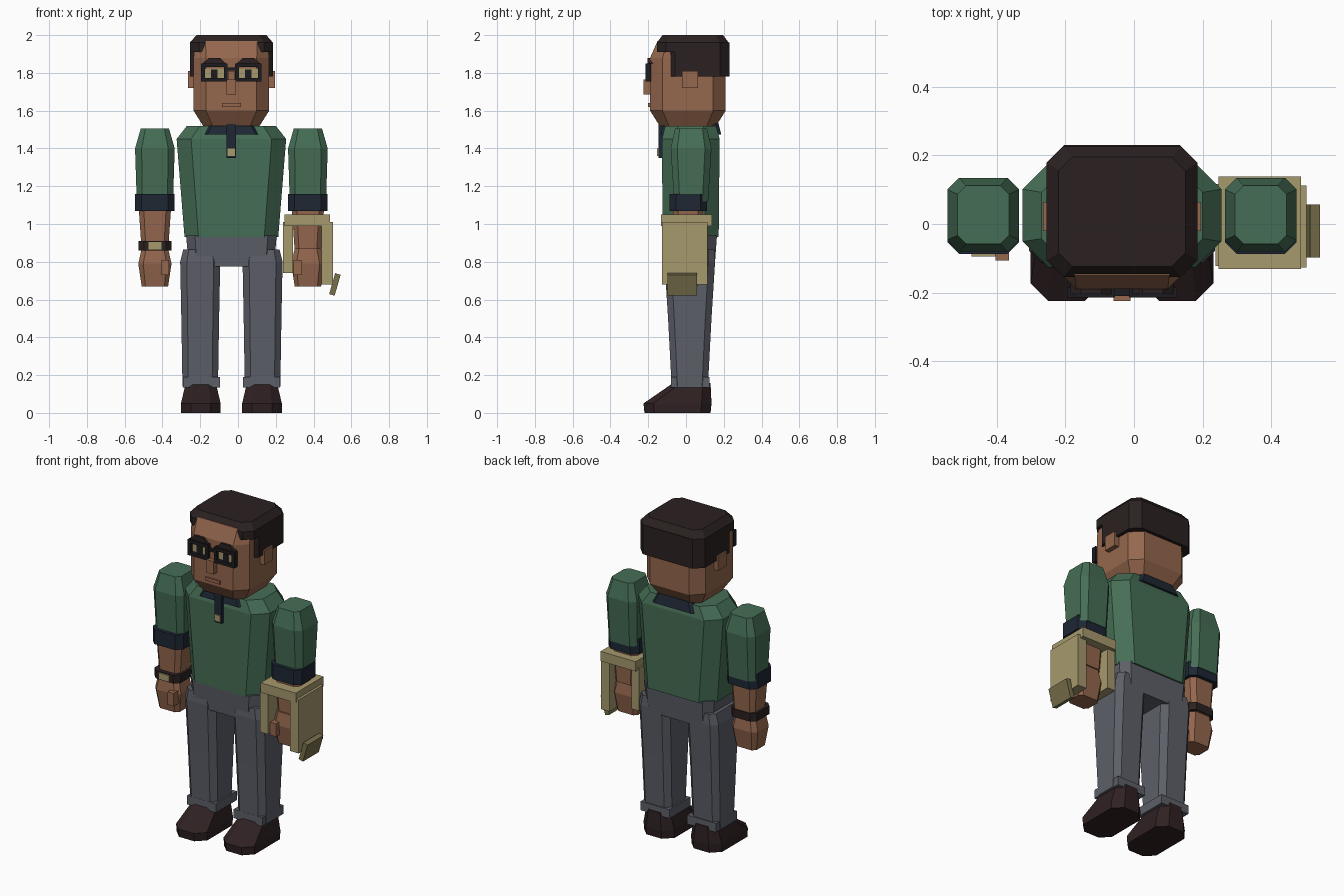
import bpy, bmesh

cube = bpy.data.objects.get("Cube")
if cube:
    bpy.data.objects.remove(cube, do_unlink=True)

MID = -.035  # body centre line in x


def material(name, *rgb):
    mat = bpy.data.materials.new(name)
    mat.use_nodes = True
    mat.diffuse_color = (*rgb, 1)
    shader = mat.node_tree.nodes["Principled BSDF"]
    shader.inputs["Base Color"].default_value = (*rgb, 1)
    return mat


skin = material("brown skin", .3, .135, .075)
green = material("green cloth", .06, .155, .09)
navy = material("navy trim", .013, .02, .034)
grey = material("grey trousers", .11, .115, .14)
hair = material("dark brown hair", .024, .015, .015)
leather = material("dark brown leather", .028, .015, .016)
khaki = material("khaki", .38, .32, .155)
dark_khaki = material("dark khaki", .19, .16, .07)
black = material("black frame", .012, .011, .014)


def outline(half_width, half_depth, cut):
    """Corners of a rectangle, each one replaced by two points when cut."""
    trim = cut * min(half_width, half_depth)
    points = []
    for sx, sy in ((-1, -1), (1, -1), (1, 1), (-1, 1)):
        along_x = (sx * (half_width - trim), sy * half_depth)
        along_y = (sx * half_width, sy * (half_depth - trim))
        pair = [along_y, along_x] if sx == sy else [along_x, along_y]
        points += pair if cut else pair[:1]
    return points


def loft(name, mat, *rings, x=MID, y=0, cut=.33):
    """Skin over rings of (half width, half depth, height, optional y shift)."""
    bm = bmesh.new()
    loops = []
    for half_width, half_depth, z, *shift in rings:
        loops.append([bm.verts.new((x + px, y + py + sum(shift), z))
                      for px, py in outline(half_width, half_depth, cut)])
    for low, high in zip(loops, loops[1:]):
        for i in range(len(low)):
            bm.faces.new((low[i - 1], low[i], high[i], high[i - 1]))
    bm.faces.new(loops[0])
    bm.faces.new(loops[-1])
    bmesh.ops.recalc_face_normals(bm, faces=bm.faces)
    mesh = bpy.data.meshes.new(name)
    bm.to_mesh(mesh)
    bm.free()
    mesh.materials.append(mat)
    obj = bpy.data.objects.new(name, mesh)
    bpy.context.collection.objects.link(obj)
    return obj


def box(name, mat, size, at, cut=0):
    """Upright block given by its full size and its centre."""
    width, depth, height = size
    x, y, z = at
    return loft(name, mat,
                (width / 2, depth / 2, z - height / 2),
                (width / 2, depth / 2, z + height / 2), x=x, y=y, cut=cut)


# Head and hair
loft("head", skin, (.15, .15, 1.52), (.2, .2, 1.6), (.2, .2, 1.88), (.19, .16, 1.97), y=.01)
loft("hair_top", hair, (.22, .19, 1.91), (.22, .19, 1.96), (.185, .16, 2), y=.036, cut=.25)
box("hair_back", hair, (.44, .34, .18), (MID, .06, 1.87), cut=.3)

# Face
face_y = -.19
box("nose", skin, (.05, .07, .08), (MID, face_y, 1.725))
box("nose_bridge", skin, (.035, .02, .05), (MID, face_y, 1.785))
box("mouth", skin, (.1, .02, .02), (MID, face_y, 1.63))
box("glasses_bridge", black, (.05, .02, .016), (MID, -.2, 1.82))

# Shirt with collar, placket and button
loft("shirt", green, (.248, .148, .93), (.29, .153, 1.45), (.235, .135, 1.52), y=.025, cut=.5)
loft("collar", navy, (.15, .16, 1.475), (.115, .145, 1.535), y=.026, cut=.15)
box("placket", navy, (.05, .04, .18), (MID, -.126, 1.44))
box("button", khaki, (.04, .02, .04), (MID, -.143, 1.38))

# Hips
loft("hips", grey, (.225, .13, .775), (.24, .142, .94), y=.022)

for side, tag in ((1, "left"), (-1, "right")):
    ear_x, eye_x, arm_x, thumb_x, leg_x = (
        MID + side * offset for offset in (.2, .09, .405, .35, .165))

    # Ear, eye and eyebrow
    box(tag + "_ear", skin, (.06, .085, .09), (ear_x, .022, 1.765))
    box(tag + "_eye", khaki, (.11, .01, .056), (eye_x, face_y, 1.795))
    box(tag + "_pupil", black, (.035, .01, .045), (eye_x, -.195, 1.795))
    loft(tag + "_eyebrow", hair, (.06, .015, 1.85), (.03, .015, 1.88), x=eye_x, y=face_y, cut=0)

    # Glasses rim from two upright and two level bars
    for way, upright, level in ((-1, "left", "bottom"), (1, "right", "top")):
        box(f"{tag}_rim_{upright}", black, (.02, .03, .095),
            (eye_x + way * .06, -.2, 1.802))
        box(f"{tag}_rim_{level}", black, (.138, .03, .02),
            (eye_x, -.2, 1.802 + way * .038))

    # Sleeve, cuff, forearm and hand
    loft(tag + "_sleeve", green, (.096, .09, 1.12), (.105, .108, 1.4), (.075, .085, 1.505),
         x=arm_x, y=.027)
    box(tag + "_sleeve_cuff", navy, (.21, .2, .09), (arm_x, .012, 1.115), cut=.35)
    loft(tag + "_forearm", skin, (.07, .07, .86), (.086, .08, 1.09), x=arm_x, y=.01)
    loft(tag + "_hand", skin, (.07, .06, .67), (.088, .08, .79), (.07, .07, .87), x=arm_x)
    box(tag + "_thumb", skin, (.04, .06, .08), (thumb_x, -.077, .77))

    # Trouser leg, turn-up and shoe
    loft(tag + "_leg", grey, (.094, .096, .14), (.1, .115, .5), (.106, .134, .8), (.09, .13, .865),
         x=leg_x, y=.02)
    box(tag + "_turn_up", grey, (.196, .205, .055), (leg_x - side * .006, .023, .163))
    loft(tag + "_shoe", leather, (.105, .175, 0), (.105, .18, .05), (.08, .1, .157, .075),
         x=leg_x - side * .003, y=-.045, cut=.5)

# Wristwatch on the right wrist, left by the last turn of the loop
box("watch_strap", hair, (.176, .176, .05), (arm_x, 0, .885), cut=.33)
box("watch_face", khaki, (.07, .015, .04), (arm_x, -.088, .885))

# Folder carried around the left hand: top, two sides and a hanging flap
box("folder_top", khaki, (.24, .27, .06), (.367, .003, 1.02))
box("folder_inner_side", khaki, (.053, .24, .27), (.264, -.003, .875))
box("folder_outer_side", khaki, (.06, .24, .33), (.473, -.007, .845))
flap = box("folder_flap", dark_khaki, (.03, .155, .115), (0, 0, 0))
flap.location = (.513, -.02, .68)
flap.rotation_euler.y = .28
